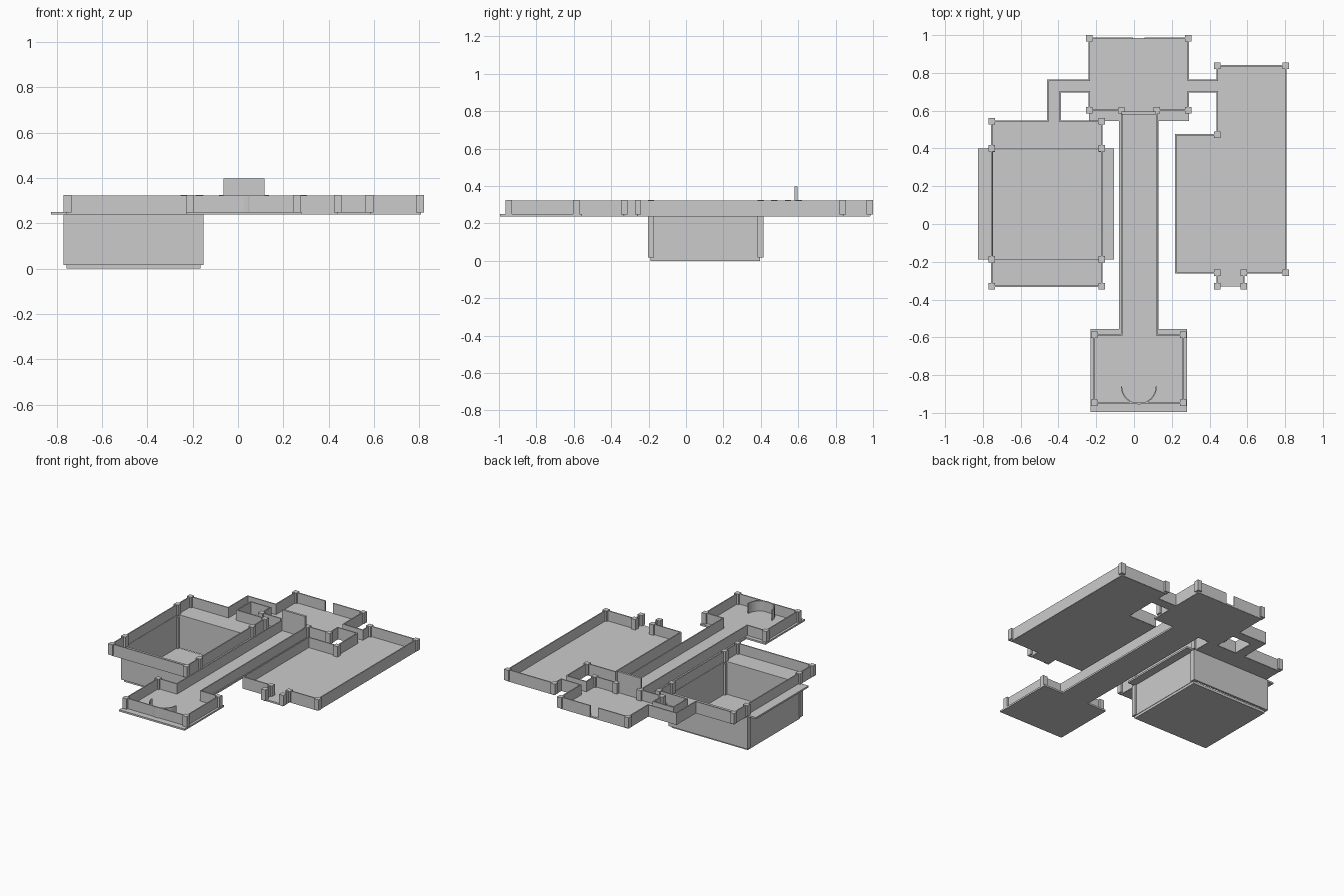
import bpy, bmesh, math

if "Cube" in bpy.data.objects:
    bpy.data.objects.remove(bpy.data.objects["Cube"])

Z0, Z1, ZT = 0.238, 0.25, 0.322   # slab underside, floor level, wall top
T, P = 0.008, 0.034               # wall thickness, post width


def box(bm, x0, x1, y0, y1, z0, z1):
    vs = bmesh.ops.create_cube(bm, size=1)["verts"]
    for v in vs:
        v.co.x = x0 if v.co.x < 0 else x1
        v.co.y = y0 if v.co.y < 0 else y1
        v.co.z = z0 if v.co.z < 0 else z1


def finish(name, bm):
    bmesh.ops.recalc_face_normals(bm, faces=bm.faces)
    me = bpy.data.meshes.new(name)
    bm.to_mesh(me)
    bm.free()
    ob = bpy.data.objects.new(name, me)
    bpy.context.collection.objects.link(ob)
    return ob


def boxes(name, items):
    bm = bmesh.new()
    for b in items:
        box(bm, *b)
    return finish(name, bm)


def floor(name, *rects):
    return boxes(name, [(*r, Z0, Z1) for r in rects])


def walls(name, *paths):
    """Thin axis-aligned walls following each open path."""
    h, out = T / 2, []
    for path in paths:
        for (ax, ay), (bx, by) in zip(path, path[1:]):
            out.append((min(ax, bx) - h, max(ax, bx) + h,
                        min(ay, by) - h, max(ay, by) + h, Z0 + 0.001, ZT))
    return boxes(name, out)


def posts(name, pts, z0=Z1 - 0.002, z1=ZT + 0.002):
    h = P / 2
    return boxes(name, [(x - h, x + h, y - h, y + h, z0, z1) for x, y in pts])


# Front room
floor("front_room_floor", (-0.23, 0.28, -0.995, -0.555))
walls("front_room_walls",
      [(-0.066, -0.587), (-0.21, -0.587), (-0.21, -0.947), (0.26, -0.947),
       (0.26, -0.587), (0.12, -0.587)])
posts("front_room_posts", [(x, y) for x in (-0.21, 0.26) for y in (-0.587, -0.947)])

# Curved screen inside the front room
bm = bmesh.new()
n, rows = 16, []
for i in range(n + 1):
    a = math.pi + math.pi * i / n
    rows.append([bm.verts.new((0.026 + r * math.cos(a), -0.86 + r * math.sin(a), z))
                 for r, z in ((0.095, Z1), (0.089, Z1), (0.089, ZT), (0.095, ZT))])
for a, b in zip(rows, rows[1:]):
    for k in range(4):
        bm.faces.new((a[k], a[(k + 1) % 4], b[(k + 1) % 4], b[k]))
bm.faces.new(rows[0])
bm.faces.new(rows[-1])
finish("curved_screen", bm)

# Long corridor and the tall door at its end
floor("corridor_floor", (-0.08, 0.13, -0.555, 0.545))
walls("corridor_walls", *[[(x, -0.587), (x, 0.6)] for x in (-0.066, 0.12)])
boxes("door_panel", [(-0.065, 0.116, 0.58, 0.596, Z1, 0.397)])

# Back room, open to both side passages and at the rear
floor("back_room_floor", (-0.237, 0.29, 0.545, 0.985))
walls("back_room_walls",
      [(-0.066, 0.603), (-0.237, 0.603), (-0.237, 0.70)],
      [(-0.237, 0.76), (-0.237, 0.983), (-0.01, 0.983)],
      [(0.06, 0.983), (0.288, 0.983), (0.288, 0.76)],
      [(0.288, 0.70), (0.288, 0.603), (0.12, 0.603)])
posts("back_room_posts", [(-0.237, 0.983), (0.288, 0.983)] +
      [(x, 0.603) for x in (-0.237, -0.066, 0.12, 0.288)])

# Side passages
floor("left_passage_floor", (-0.46, -0.237, 0.70, 0.76), (-0.46, -0.39, 0.545, 0.70))
walls("left_passage_walls",
      [(-0.237, 0.76), (-0.457, 0.76), (-0.457, 0.545)],
      [(-0.237, 0.70), (-0.39, 0.70), (-0.39, 0.545)])
floor("right_passage_floor", (0.29, 0.44, 0.70, 0.76))
walls("right_passage_walls", *[[(0.288, y), (0.44, y)] for y in (0.70, 0.76)])

# Left room with ledges around the pit
L, R = -0.752, -0.17
floor("left_room_floor", (L, R, 0.40, 0.545), (L, R, -0.33, -0.187),
      (-0.825, L + 0.006, -0.187, 0.40), (R - 0.006, -0.105, -0.187, 0.40))
walls("left_room_walls",
      [(-0.457, 0.545), (L, 0.545), (L, -0.33), (R, -0.33), (R, 0.545), (-0.39, 0.545)])
posts("left_room_posts", [(x, y) for x in (L, R) for y in (0.545, 0.40, -0.187, -0.33)])

# Pit under the left room
boxes("pit_bottom", [(-0.757, -0.165, -0.19, 0.395, 0, 0.018)])
boxes("pit_walls",
      [(-0.768, -0.153, -0.204, -0.189, 0.017, Z0),
       (-0.768, -0.153, 0.40, 0.415, 0.017, Z0),
       (L - T, L + T / 2, -0.19, 0.40, 0.017, Z0),
       (R - T / 2, R + T, -0.19, 0.40, 0.017, Z0)])
posts("pit_corner_posts", [(x, y) for x in (L, R) for y in (0.398, -0.187)], 0.017, Z0)

# Right room with its small entrance bay
floor("right_room_floor", (0.44, 0.803, -0.257, 0.838), (0.22, 0.44, -0.257, 0.472),
      (0.44, 0.58, -0.33, -0.257))
walls("right_room_walls",
      [(0.44, 0.76), (0.44, 0.838), (0.803, 0.838), (0.803, -0.257), (0.58, -0.257),
       (0.58, -0.33)],
      [(0.44, 0.70), (0.44, 0.472), (0.22, 0.472), (0.22, -0.257), (0.44, -0.257),
       (0.44, -0.33)])
posts("right_room_posts",
      [(0.44, 0.838), (0.803, 0.838), (0.44, 0.472), (0.803, -0.257)] +
      [(x, y) for x in (0.44, 0.58) for y in (-0.257, -0.33)])
